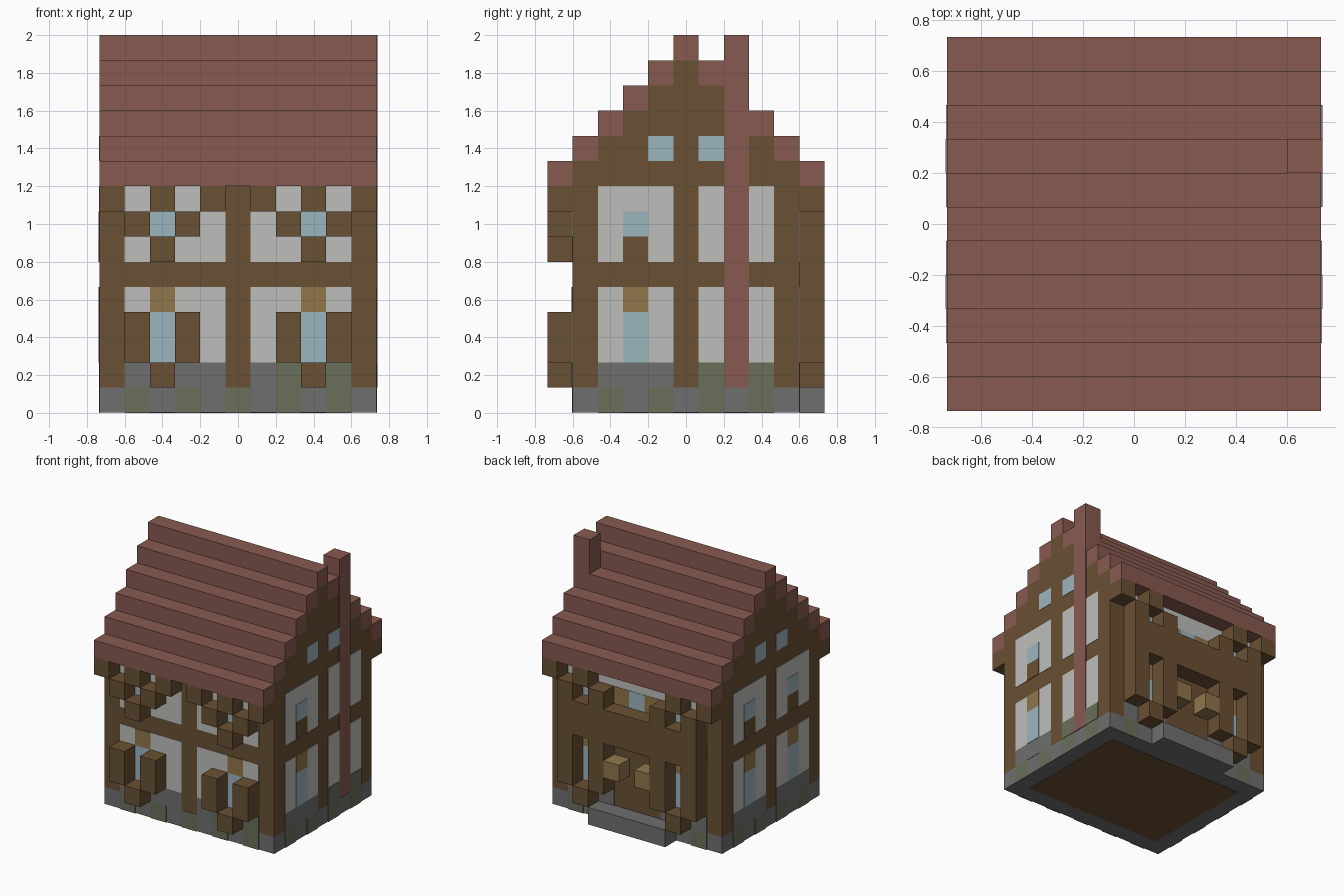
import bpy
import bmesh

if "Cube" in bpy.data.objects:
    bpy.data.objects.remove(bpy.data.objects["Cube"], do_unlink=True)

U = 2 / 15          # size of one building block
SKIN = 0.003        # thickness of one painted layer


def material(name, hex_colour):
    def linear(i):
        c = int(hex_colour[i:i + 2], 16) / 255
        return c / 12.92 if c <= 0.04045 else ((c + 0.055) / 1.055) ** 2.4
    rgba = (linear(0), linear(2), linear(4), 1)
    mat = bpy.data.materials.new(name)
    mat.use_nodes = True
    mat.diffuse_color = rgba
    bsdf = mat.node_tree.nodes["Principled BSDF"]
    bsdf.inputs["Base Color"].default_value = rgba
    bsdf.inputs["Roughness"].default_value = 0.9
    return mat


TIMBER = material("dark timber", "6a5033")
PALE_WOOD = material("pale wood", "92764c")
PLASTER = material("white plaster", "bebebb")
GLASS = material("pale blue glass", "9cb5be")
STONE = material("grey stone", "6f6f6f")
MOSS = material("mossy stone", "696f5a")
TILE = material("red roof tile", "875a50")


def finish(name, bm, mat):
    bmesh.ops.recalc_face_normals(bm, faces=bm.faces)
    mesh = bpy.data.meshes.new(name)
    bm.to_mesh(mesh)
    bm.free()
    mesh.materials.append(mat)
    obj = bpy.data.objects.new(name, mesh)
    bpy.context.collection.objects.link(obj)
    return obj


def box(name, low, high, mat):
    bm = bmesh.new()
    bmesh.ops.create_cube(bm, size=1)
    for v in bm.verts:
        for i in range(3):
            v.co[i] = low[i] if v.co[i] < 0 else high[i]
    return finish(name, bm, mat)


def block(name, xs, ys, zs, mat):
    """Box covering inclusive ranges of block numbers; a single number is one block."""
    spans = [s if isinstance(s, tuple) else (s, s) for s in (xs, ys, zs)]
    low = [(spans[0][0] - 0.5) * U, (spans[1][0] - 0.5) * U, spans[2][0] * U]
    high = [(spans[0][1] + 0.5) * U, (spans[1][1] + 0.5) * U, (spans[2][1] + 1) * U]
    return box(name, low, high, mat)


def plate(name, wall, across, zs, mat, layer=1):
    """Thin coloured panel on one wall: front, back, left (+x) or right (-x)."""
    a = across if isinstance(across, tuple) else (across, across)
    z = zs if isinstance(zs, tuple) else (zs, zs)
    a0, a1 = (min(a) - 0.5) * U, (max(a) + 0.5) * U
    axis = 1 if wall in ("front", "back") else 0
    sign = 1 if wall in ("back", "left") else -1
    face = sign * (4.5 if axis else 5.5) * U
    depth = sorted((face, face + sign * SKIN * layer))
    low, high = [a0, a0, z[0] * U], [a1, a1, (z[1] + 1) * U]
    low[axis], high[axis] = depth
    return box(name + "_" + wall, low, high, mat)


# Stone base with the timber floor showing underneath
base = block("stone_base", (-5, 5), (-4, 4), 0, STONE)
for v in base.data.vertices:
    v.co.z = max(v.co.z, SKIN)
box("timber_floor", (-4.5 * U, -3.5 * U, 0), (4.5 * U, 3.5 * U, 2 * SKIN), TIMBER)
block("back_step", (-2, 2), 5, 0, STONE)

# Timber body: stepped gable profile extruded along the house
outline = [(-4.5, 1), (4.5, 1)]
for k in range(4, -1, -1):
    outline += [(k + 0.5, 14 - k), (k - 0.5, 14 - k)] if k else [(0.5, 14)]
outline += [(-y, z) for y, z in reversed(outline[2:])]
bm = bmesh.new()
end = bm.faces.new([bm.verts.new((-5.5 * U, y * U, z * U)) for y, z in outline])
grown = bmesh.ops.extrude_face_region(bm, geom=[end])["geom"]
bmesh.ops.translate(bm, vec=(11 * U, 0, 0),
                    verts=[g for g in grown if isinstance(g, bmesh.types.BMVert)])
finish("timber_body", bm, TIMBER)

# Stepped roof courses
block("roof_ridge", (-5, 5), 0, 14, TILE)
for k in range(1, 6):
    for s in (-1, 1):
        block("roof_course", (-5, 5), s * k, 14 - k, TILE)

# Chimney set into the left gable
chimney = block("chimney", 5, 2, (1, 14), TILE)
for v in chimney.data.vertices:
    if v.co.x > 5 * U:
        v.co.x += 2 * SKIN

# Alternating mossy stones around the base
for wall in ("front", "back"):
    for x in range(-4, 5, 2):
        plate("base_moss", wall, x, 0, MOSS)
for wall in ("left", "right"):
    for y in range(-3, 4, 2):
        plate("base_moss", wall, y, 0, MOSS)

# Front and back walls, mirrored about the middle
for s in (-1, 1):
    for wall, inner in (("front", 1), ("back", 2)):
        span = (s * inner, s * 4)
        plate("foundation", wall, span, 1, STONE)
        plate("lower_plaster", wall, span, (2, 4), PLASTER)
        plate("upper_plaster", wall, (s * 1, s * 4), (6, 8), PLASTER)
        plate("lower_window", wall, s * 3, (2, 3), GLASS, 2)
        plate("lower_lintel", wall, s * 3, 4, PALE_WOOD, 2)
        plate("upper_window", wall, s * 3, 7, GLASS, 2)
    plate("balcony_door_frame", "back", s, (6, 7), PALE_WOOD, 2)

    # Shutters, sills and rafter ends standing out from the walls
    for y, lower_top, rafters in ((-5, 3, (1, 3, 5)), (5, 4, (3, 5))):
        for x in (2, 4):
            block("lower_shutter", s * x, y, (2, lower_top), TIMBER)
            block("upper_shutter", s * x, y, 7, TIMBER)
        block("lower_sill", s * 3, y, 1, TIMBER)
        for x in rafters:
            block("rafter_end", s * x, y, 8, TIMBER)
    block("upper_sill", s * 3, -5, 6, TIMBER)
    block("door_lamp", s, 5, 3, PALE_WOOD)

plate("foundation_moss", "front", (2, 4), 1, MOSS, 2)

# Balcony and its glazed door at the back
block("balcony", (-4, 4), 5, (5, 6), TIMBER)
plate("balcony_lintel", "back", 0, 8, PLASTER)
plate("balcony_door", "back", 0, (6, 7), GLASS, 2)

# Gable walls; the chimney takes the place of one pair of windows
for wall in ("left", "right"):
    for s in (-1, 1):
        plate("foundation", wall, (s, s * 3), 1, STONE)
        plate("lower_plaster", wall, (s, s * 3), (2, 4), PLASTER)
        plate("upper_plaster", wall, (s, s * 3), (6, 8), PLASTER)
        plate("attic_window", wall, s, 10, GLASS)
        if wall == "left" and s > 0:
            continue
        plate("lower_window", wall, s * 2, (2, 3), GLASS, 2)
        plate("lower_lintel", wall, s * 2, 4, PALE_WOOD, 2)
        plate("upper_window", wall, s * 2, 7, GLASS, 2)
        plate("upper_window_board", wall, s * 2, 6, TIMBER, 2)
for y in (1, 3):
    plate("foundation_moss", "left", y, 1, MOSS, 2)
